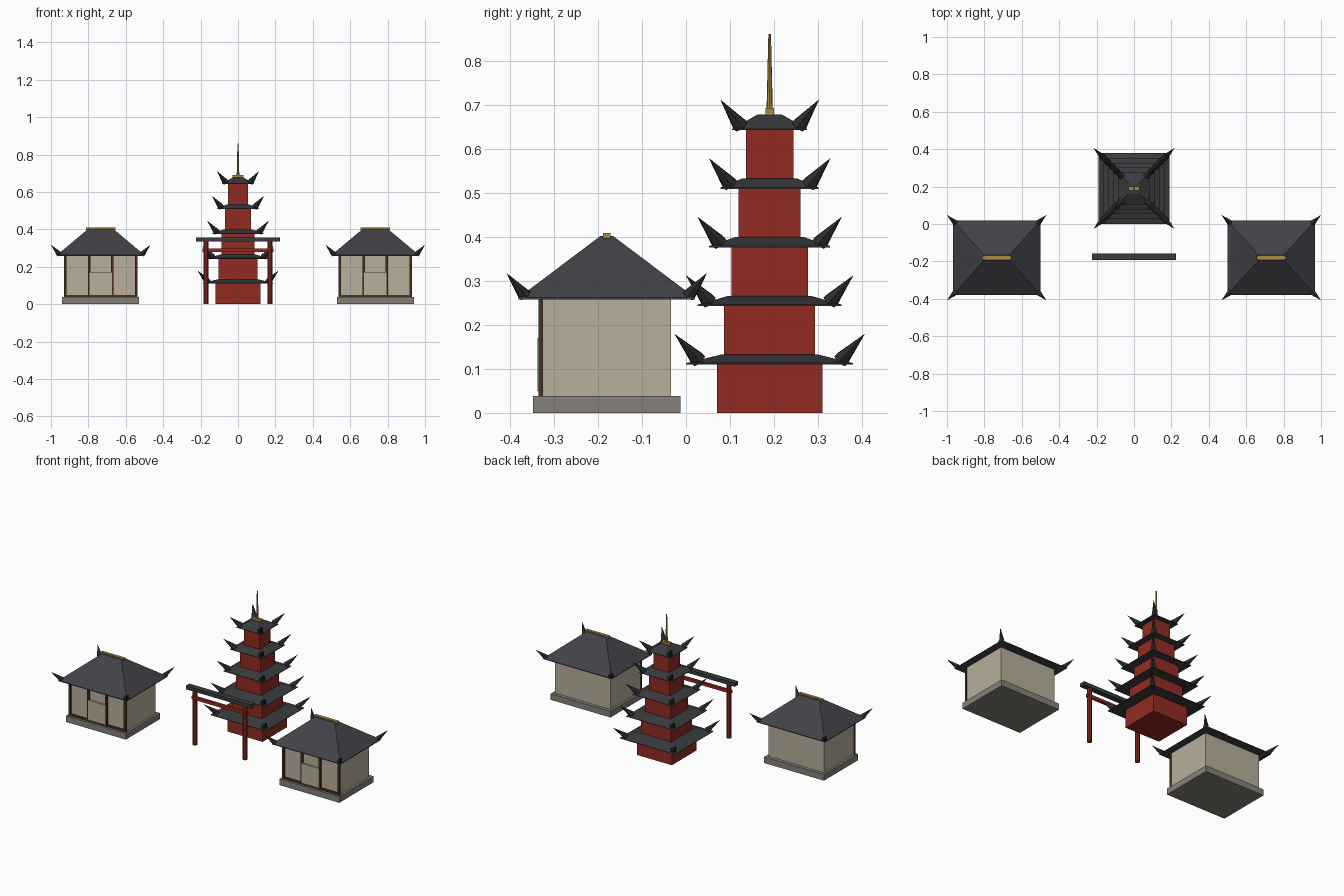
import bpy
import bmesh
from mathutils import Vector

cube = bpy.data.objects.get("Cube")
if cube:
    bpy.data.objects.remove(cube, do_unlink=True)


def material(name, rgb):
    mat = bpy.data.materials.new(name)
    mat.use_nodes = True
    mat.diffuse_color = (*rgb, 1)
    mat.node_tree.nodes["Principled BSDF"].inputs["Base Color"].default_value = (*rgb, 1)
    return mat


RED = material("red lacquer", (0.29, 0.024, 0.016))
SLATE = material("slate roof", (0.055, 0.053, 0.064))
CHARCOAL = material("charcoal roof", (0.042, 0.043, 0.047))
HORN = material("dark eave tip", (0.03, 0.032, 0.034))
PLASTER = material("beige plaster", (0.48, 0.43, 0.33))
STONE = material("grey stone", (0.23, 0.22, 0.19))
WOOD = material("brown wood", (0.075, 0.03, 0.013))
GOLD = material("gold", (0.40, 0.26, 0.05))


def finish(name, bm, mat):
    bmesh.ops.recalc_face_normals(bm, faces=bm.faces)
    mesh = bpy.data.meshes.new(name)
    bm.to_mesh(mesh)
    bm.free()
    mesh.materials.append(mat)
    obj = bpy.data.objects.new(name, mesh)
    bpy.context.collection.objects.link(obj)
    return obj


def stack(name, x, y, rings, mat):
    """Rectangular solid through rings of (half width, half depth, height)."""
    bm = bmesh.new()
    loops = [[bm.verts.new((x + sx * hx, y + sy * hy, z))
              for sx, sy in ((-1, -1), (1, -1), (1, 1), (-1, 1))]
             for hx, hy, z in rings]
    bm.faces.new(loops[0])
    bm.faces.new(loops[-1])
    for low, high in zip(loops, loops[1:]):
        for i in range(4):
            j = (i + 1) % 4
            bm.faces.new((low[i], low[j], high[j], high[i]))
    return finish(name, bm, mat)


def box(name, x, y, hx, hy, z0, z1, mat):
    return stack(name, x, y, [(hx, hy, z0), (hx, hy, z1)], mat)


def rod(name, start, end, r1, r2, sides, mat):
    """Straight cone or cylinder between two points."""
    start, end = Vector(start), Vector(end)
    axis = end - start
    bm = bmesh.new()
    bmesh.ops.create_cone(bm, cap_ends=True, segments=sides, radius1=r1,
                          radius2=r2, depth=axis.length)
    turn = axis.to_track_quat("Z", "Y").to_matrix().to_4x4()
    bmesh.ops.transform(bm, matrix=turn, verts=bm.verts)
    bmesh.ops.translate(bm, vec=(start + end) / 2, verts=bm.verts)
    return finish(name, bm, mat)


def eave_tips(name, x, y, base, tip, z0, z1, radius):
    """Four upturned horns at the roof corners."""
    for sx in (-1, 1):
        for sy in (-1, 1):
            rod(name, (x + sx * base[0], y + sy * base[1], z0),
                (x + sx * tip[0], y + sy * tip[1], z1), radius, 0, 6, HORN)


# Five-tier tower
TY = 0.19
for tier in range(5):
    half = 0.12 - 0.0165 * tier
    z = 0.133 * tier
    eave_z = z + 0.11
    eave = half * 1.58
    last = tier == 4
    box("tower_wall", 0, TY, half, half, z - 0.01 if tier else 0, eave_z, RED)
    top = 0.027 if last else half * 0.9
    rise = 0.036 if last else 0.023
    stack("tower_roof", 0, TY, [(eave, eave, eave_z), (eave, eave, eave_z + 0.003),
                                (top, top, eave_z + rise)], CHARCOAL)
    base = eave * 0.92 - 0.012
    eave_tips("tower_eave_tip", 0, TY, (base, base),
              (eave + 0.027, eave + 0.027), eave_z + 0.011, eave_z + 0.07, 0.019)

# Spire
box("spire_base", 0, TY, 0.03, 0.01, 0.676, 0.692, GOLD)
rod("spire", (0, TY, 0.69), (0, TY, 0.86), 0.007, 0.003, 8, GOLD)

# Gate
GY = -0.176
for side in (-1, 1):
    rod("gate_post", (side * 0.172, GY, 0), (side * 0.172, GY, 0.34), 0.014, 0.014, 10, RED)
box("gate_tie_beam", 0, GY, 0.19, 0.008, 0.28, 0.299, RED)
box("gate_top_beam", 0, GY, 0.224, 0.017, 0.336, 0.358, CHARCOAL)

# Two matching halls
HY = -0.18
for side in (-1, 1):
    hx = side * 0.734
    box("hall_plinth", hx, HY, 0.206, 0.167, 0, 0.038, STONE)
    box("hall_walls", hx, HY, 0.192, 0.146, 0.038, 0.26, PLASTER)
    stack("hall_roof", hx, HY, [(0.235, 0.2, 0.258), (0.235, 0.2, 0.262),
                                (0.068, 0.014, 0.402)], SLATE)
    box("hall_ridge", hx, HY, 0.08, 0.009, 0.396, 0.409, GOLD)
    eave_tips("hall_eave_tip", hx, HY, (0.222, 0.187), (0.266, 0.228), 0.268, 0.318, 0.016)
    # Timber front with a low door panel
    front = HY - 0.15
    for px in (-0.19, -0.062, 0.062, 0.19):
        box("hall_front_post", hx + px, front, 0.007, 0.005, 0.038, 0.26, WOOD)
    box("hall_front_sill", hx, front, 0.19, 0.004, 0.038, 0.05, WOOD)
    box("hall_door_panel", hx, front - 0.001, 0.06, 0.006, 0.05, 0.17, PLASTER)
